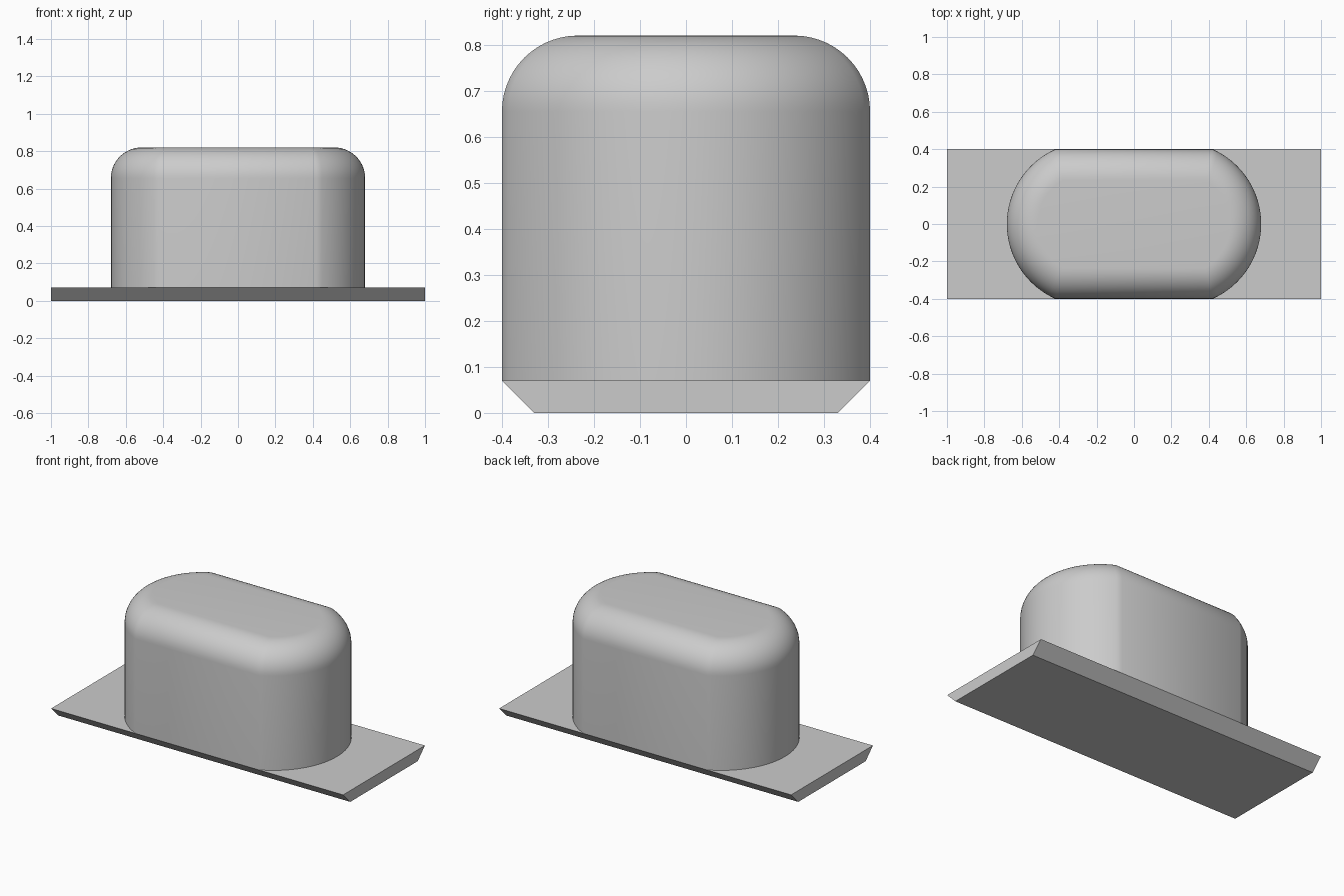
import bpy
import bmesh
import math

cube = bpy.data.objects.get("Cube")
if cube:
    bpy.data.objects.remove(cube, do_unlink=True)

HALF_LENGTH, HALF_DEPTH = 1.0, 0.4
PLATE_TOP, HEIGHT = 0.07, 0.82
FILLET = 0.165
END_RADIUS, END_CENTRE = 0.438, 0.242
ARC_STEPS, FILLET_STEPS = 32, 14

grey = bpy.data.materials.new("plain grey")
grey.use_nodes = True
colour = (0.6, 0.6, 0.6, 1)
grey.diffuse_color = colour
grey.node_tree.nodes["Principled BSDF"].inputs["Base Color"].default_value = colour


def loft(name, rings):
    """Skin a stack of closed rings and cap both ends."""
    bm = bmesh.new()
    loops = [[bm.verts.new(p) for p in ring] for ring in rings]
    n = len(loops[0])
    for low, high in zip(loops, loops[1:]):
        for i in range(n):
            j = (i + 1) % n
            bm.faces.new((low[i], low[j], high[j], high[i]))
    bm.faces.new(loops[0][::-1])
    bm.faces.new(loops[-1])
    bmesh.ops.recalc_face_normals(bm, faces=bm.faces)
    mesh = bpy.data.meshes.new(name)
    bm.to_mesh(mesh)
    bm.free()
    mesh.materials.append(grey)
    obj = bpy.data.objects.new(name, mesh)
    bpy.context.collection.objects.link(obj)
    return obj


def body_ring(inset, z):
    """Outline with straight sides and bowed ends, moved inward by inset."""
    r = END_RADIUS - inset
    sweep = math.asin((HALF_DEPTH - inset) / r)
    ring = []
    for side in (1, -1):
        for i in range(ARC_STEPS + 1):
            a = sweep * (2 * i / ARC_STEPS - 1)
            ring.append((side * (END_CENTRE + r * math.cos(a)), side * r * math.sin(a), z))
    return ring


def plate_ring(half_depth, z):
    corners = ((-1, -1), (1, -1), (1, 1), (-1, 1))
    return [(sx * HALF_LENGTH, sy * half_depth, z) for sx, sy in corners]


# Base plate with undercut long edges
loft("base_plate", [plate_ring(HALF_DEPTH - PLATE_TOP, 0), plate_ring(HALF_DEPTH, PLATE_TOP)])

# Body with a rounded top edge
rings = [body_ring(0, PLATE_TOP)]
for i in range(FILLET_STEPS + 1):
    a = math.pi / 2 * i / FILLET_STEPS
    rings.append(body_ring(FILLET * (1 - math.cos(a)), HEIGHT - FILLET * (1 - math.sin(a))))
body = loft("rounded_body", rings)

bpy.ops.object.select_all(action="DESELECT")
body.select_set(True)
bpy.context.view_layer.objects.active = body
bpy.ops.object.shade_smooth_by_angle(angle=math.radians(30))
